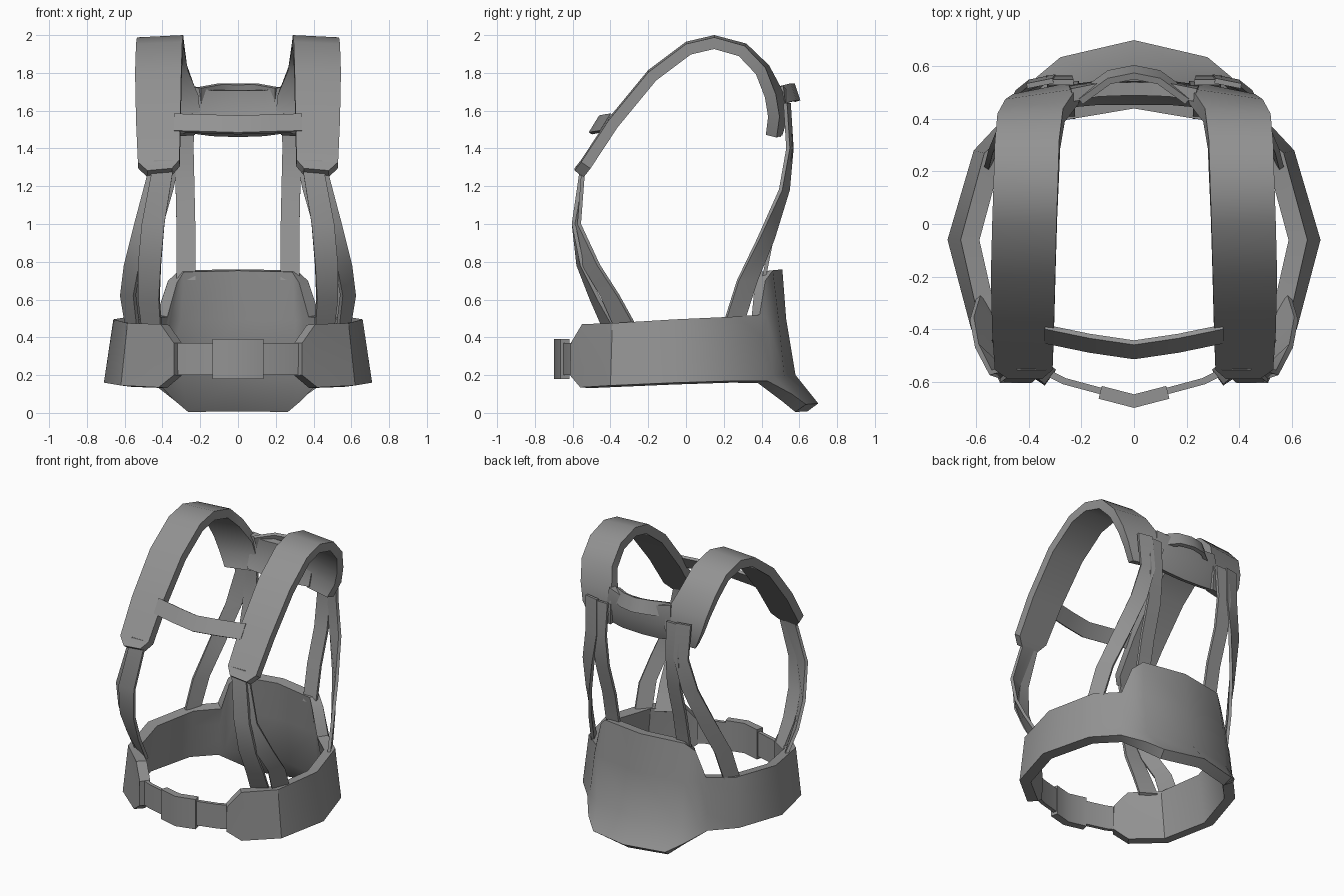
import bpy
import bmesh
from mathutils import Vector

old = bpy.data.objects.get("Cube")
if old:
    bpy.data.objects.remove(old, do_unlink=True)

grey = bpy.data.materials.new("harness_grey")
grey.use_nodes = True
grey.diffuse_color = (0.29, 0.29, 0.29, 1)
grey.node_tree.nodes["Principled BSDF"].inputs["Base Color"].default_value = grey.diffuse_color


def sheet(name, columns, thickness, angle=0.6):
    """Skin a grid of points, face it away from the body and thicken it inwards."""
    bm = bmesh.new()
    grid = [[bm.verts.new(p) for p in col] for col in columns]
    for a, b in zip(grid, grid[1:]):
        for i in range(len(a) - 1):
            bm.faces.new((a[i], b[i], b[i + 1], a[i + 1]))
    bm.normal_update()
    core = Vector((0, 0, 1))
    facing = sum((f.calc_center_median() - core).dot(f.normal) * f.calc_area() for f in bm.faces)
    if facing < 0:
        bmesh.ops.reverse_faces(bm, faces=bm.faces[:])
    mesh = bpy.data.meshes.new(name)
    bm.to_mesh(mesh)
    bm.free()
    mesh.materials.append(grey)
    obj = bpy.data.objects.new(name, mesh)
    bpy.context.collection.objects.link(obj)
    bpy.ops.object.select_all(action="DESELECT")
    bpy.context.view_layer.objects.active = obj
    obj.select_set(True)
    mod = obj.modifiers.new("thickness", "SOLIDIFY")
    mod.thickness = thickness
    mod.offset = -1
    mod.use_even_offset = True
    bpy.ops.object.modifier_apply(modifier=mod.name)
    bpy.ops.object.shade_smooth_by_angle(angle=angle)
    return obj


def mirrored(half):
    """Columns from the centre line outwards, continued on the other side."""
    other = [[(-x, y, z) for x, y, z in col] for col in half[1:]]
    return other[::-1] + half


def wall(bottom, top, rows=4):
    a, b = Vector(bottom), Vector(top)
    return [tuple(a.lerp(b, i / (rows - 1))) for i in range(rows)]


def strap(name, side, stations):
    """Flat band: each station is a centre and a half width vector in x and y."""
    cols = []
    for x, y, z, hx, hy in stations:
        cols.append([(side * (x - hx), y - hy, z), (side * (x + hx), y + hy, z)])
    sheet(name, cols, 0.02)


# Waist belt with the tall flared back panel, open at the front
belt = [
    [(0, .70, .05), (0, .58, .2), (0, .53, .5), (0, .51, .76)],
    [(.28, .635, .045), (.33, .52, .2), (.33, .49, .5), (.31, .46, .755)],
    [(.37, .56, .10), (.43, .46, .2), (.41, .43, .5), (.37, .42, .70)],
    wall((.47, .43, .17), (.43, .39, .52)),
    wall((.61, .28, .17), (.57, .27, .51)),
    wall((.71, -.06, .16), (.66, -.06, .495)),
    wall((.62, -.40, .145), (.585, -.39, .475)),
    wall((.42, -.56, .135), (.41, -.55, .47)),
    wall((.34, -.615, .20), (.34, -.61, .37)),
]
sheet("waist_belt", mirrored(belt), 0.07)

# Front waist strap and its buckle
path = [(0, -.68), (.14, -.645), (.27, -.61), (.37, -.56)]
sheet("waist_strap", mirrored([wall((x, y, .20), (x, y, .37), 2) for x, y in path]), 0.025)
path = [(0, -.70), (.135, -.665)]
sheet("waist_buckle", mirrored([wall((x, y, .18), (x, y, .39), 2) for x, y in path]), 0.05)

# Upper back yoke, carrying handle and chest strap
sheet("back_yoke", mirrored([
    [(0, .50, 1.46), (0, .545, 1.58), (0, .54, 1.71)],
    [(.14, .50, 1.465), (.14, .545, 1.58), (.14, .535, 1.71)],
    [(.25, .49, 1.48), (.25, .53, 1.6), (.24, .515, 1.73)],
]), 0.05)
path = [(0, 0, 0), (.1, -.02, 0), (.21, -.10, -.02)]
sheet("carry_handle", mirrored(
    [wall((x, .605 + y, 1.655 + z), (x, .575 + y, 1.745 + z), 2) for x, y, z in path]), 0.025)
path = [(0, 0, 0), (.17, .025, .005), (.34, .06, .01)]
sheet("chest_strap", mirrored(
    [wall((x, y - .515, 1.485 + z), (x, y - .46, 1.575 + z), 2) for x, y, z in path]), 0.02)

# Shoulder pads: y, z, inner x, outer x, wrap of the outer edge
pad = [
    (-.59, 1.295, .35, .48, 0), (-.555, 1.34, .31, .53, 0), (-.41, 1.56, .305, .54, 0),
    (-.2, 1.815, .30, .545, 0), (0, 1.965, .295, .54, 0), (.15, 2.0, .29, .535, 0),
    (.32, 1.955, .285, .53, .01), (.44, 1.84, .27, .52, .02), (.515, 1.70, .22, .49, .04),
    (.545, 1.58, .21, .46, .05), (.51, 1.47, .23, .41, .03),
]

# Webbing between the pads and the belt
webbing = {
    "front_inner_strap": [
        (.39, -.555, 1.34, .055, 0), (.45, -.605, 1.0, .06, 0), (.47, -.57, .78, .06, .01),
        (.475, -.49, .6, .055, .02), (.46, -.41, .44, .05, .03)],
    "front_outer_strap": [
        (.41, -.55, 1.34, .05, 0), (.505, -.59, 1.0, .045, .015), (.565, -.51, .78, .04, .04),
        (.59, -.41, .62, .035, .045), (.565, -.32, .44, .03, .055)],
    "back_inner_strap": [
        (.28, .55, 1.63, .05, 0), (.285, .565, 1.4, .05, 0), (.28, .54, 1.18, .05, 0),
        (.275, .47, .95, .05, 0), (.275, .42, .7, .05, 0)],
    "back_outer_strap": [
        (.36, .545, 1.64, .05, -.01), (.35, .56, 1.4, .05, -.01), (.40, .53, 1.18, .05, -.02),
        (.47, .43, .92, .04, -.04), (.525, .33, .7, .03, -.05), (.55, .25, .45, .025, -.05)],
}
for side, label in ((1, "left"), (-1, "right")):
    sheet(label + "_shoulder_pad", [
        [(side * xi, y, z), (side * xo, y - wrap, z - .012)] for y, z, xi, xo, wrap in pad], 0.06)
    for name, stations in webbing.items():
        strap(label + "_" + name, side, stations)
